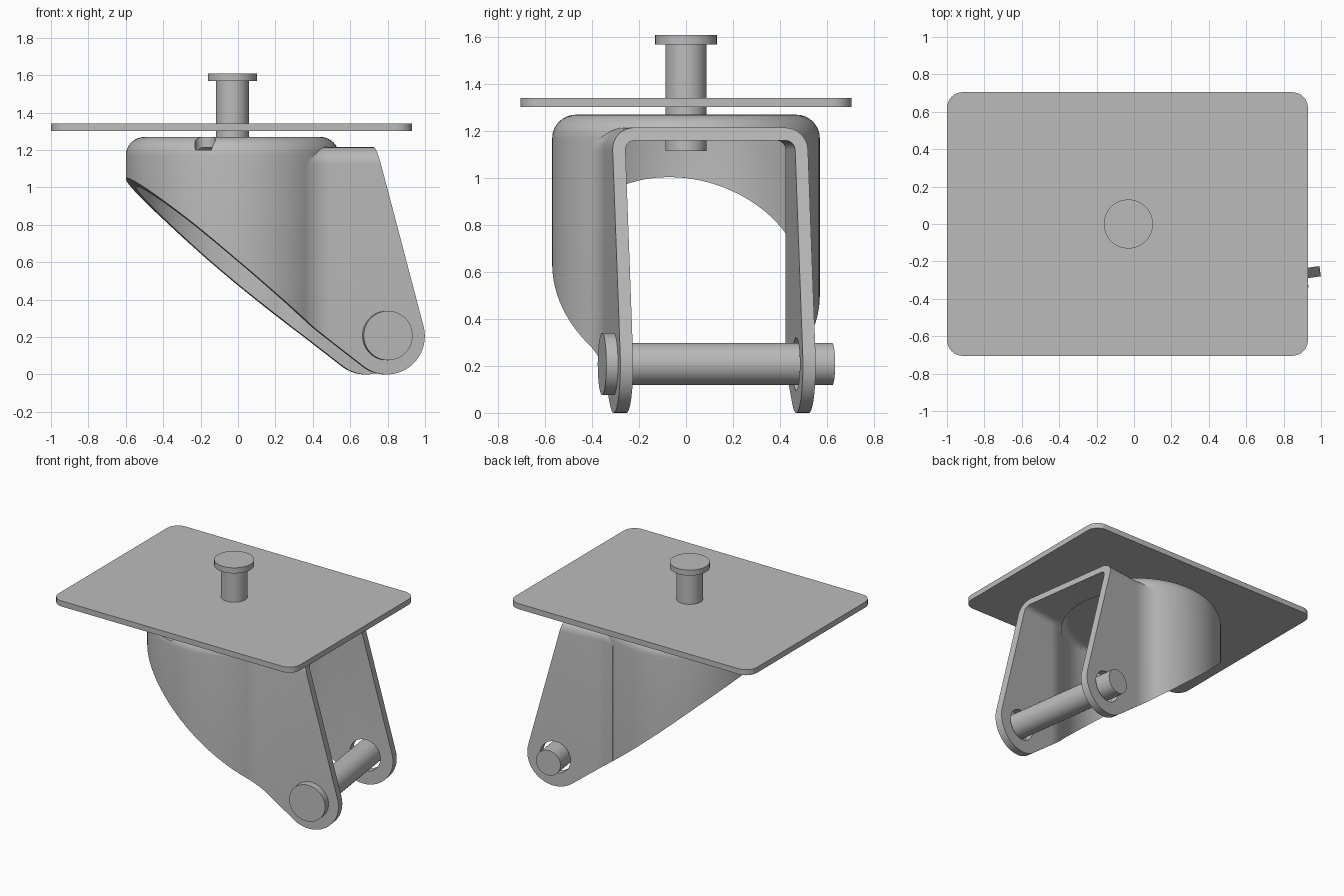
import bpy, bmesh, math
from mathutils import Matrix

cube = bpy.data.objects.get("Cube")
if cube:
    bpy.data.objects.remove(cube, do_unlink=True)

steel = bpy.data.materials.new("grey_steel")
steel.use_nodes = True
colour = (0.5, 0.5, 0.5, 1)
steel.diffuse_color = colour
steel.node_tree.nodes["Principled BSDF"].inputs["Base Color"].default_value = colour

PIN_X = -0.03            # swivel axis
SWIVEL = math.radians(8)  # fork turned about the pin
SHEET = 0.055            # pressed sheet thickness
AXLE = (0.775, 0.208)    # axle position along the fork, and height


def loft(name, rings):
    """Closed solid through equal-length rings of 3D points."""
    bm = bmesh.new()
    loops = [[bm.verts.new(p) for p in ring] for ring in rings]
    n = len(loops[0])
    for a, b in zip(loops, loops[1:]):
        for i in range(n):
            j = (i + 1) % n
            bm.faces.new((a[i], a[j], b[j], b[i]))
    bm.faces.new(loops[0][::-1])
    bm.faces.new(loops[-1])
    bmesh.ops.recalc_face_normals(bm, faces=bm.faces)
    mesh = bpy.data.meshes.new(name)
    bm.to_mesh(mesh)
    bm.free()
    mesh.materials.append(steel)
    obj = bpy.data.objects.new(name, mesh)
    bpy.context.collection.objects.link(obj)
    return obj


def arc(cx, cy, r, a0, a1, n):
    return [(cx + r * math.cos(math.radians(a0 + (a1 - a0) * i / n)),
             cy + r * math.sin(math.radians(a0 + (a1 - a0) * i / n))) for i in range(n + 1)]


def circle(r, n=96):
    return arc(0, 0, r, 0, 360, n)[:-1]


def stack(name, levels):
    return loft(name, [[(x, y, z) for x, y in pts] for pts, z in levels])


def boolean(obj, cutter, operation):
    mod = obj.modifiers.new("boolean", 'BOOLEAN')
    mod.operation, mod.object, mod.solver = operation, cutter, 'EXACT'
    bpy.context.view_layer.objects.active = obj
    bpy.ops.object.modifier_apply(modifier=mod.name)
    bpy.data.objects.remove(cutter, do_unlink=True)


def finish(obj, swivel=True):
    if swivel:
        obj.data.transform(Matrix.Rotation(SWIVEL, 4, 'Z'))
    obj.data.transform(Matrix.Translation((PIN_X, 0, 0)))
    bpy.ops.object.select_all(action='DESELECT')
    obj.select_set(True)
    bpy.context.view_layer.objects.active = obj
    bpy.ops.object.shade_smooth_by_angle(angle=math.radians(30))


def fork_outline(inset, end):
    """Plan of the two legs, flowing from the round housing by a concave bend."""
    cx, cy, r = 0.473, 0.67, 0.25
    start = math.degrees(math.atan2(-cy, -cx))
    half = [(0, 0.3)] + arc(cx, cy, r + inset, start, -90, 14) + [(end, 0.42 - inset)]
    return [(x, -y) for x, y in half] + half[::-1]


def rounded_top(name, outline, inset, bottom, top, fillet):
    """Extruded plan with a rounded top edge."""
    levels = [(outline(inset), bottom)]
    for x, z in arc(0, 0, fillet, 0, 90, 8):
        levels.append((outline(inset + fillet - x), top - fillet + z))
    return stack(name, levels)


def axle_cylinder(name, r, v0, v1, n=48):
    ring = arc(AXLE[0], AXLE[1], r, 0, 360, n)[:-1]
    return loft(name, [[(u, v, z) for u, z in ring] for v in (v0, v1)])


# Pressed housing with two legs: outer solid minus inner solid
fork = rounded_top("fork_housing", lambda d: circle(0.57 - d), 0, -0.1, 1.27, 0.1)
boolean(fork, rounded_top("legs", lambda d: fork_outline(d, 1.1), 0, -0.1, 1.215, 0.095), 'UNION')
boolean(fork, rounded_top("hollow", lambda d: circle(0.57 - d), SHEET, -0.2, 1.27 - SHEET, 0.045),
        'DIFFERENCE')
boolean(fork, rounded_top("gap", lambda d: fork_outline(d, 1.2), SHEET, -0.2, 1.215 - SHEET, 0.04),
        'DIFFERENCE')

# Side silhouette trims the slanted lower edge and the rounded leg ends
side = [(-0.7, 1.4), (-0.7, 1.16), (-0.57, 1.05), (-0.3, 0.825), (-0.05, 0.61),
        (0.11, 0.475), (0.38, 0.25)]
side += arc(AXLE[0], 0.205, 0.205, 231, 375, 28) + [(0.67, 1.4)]
boolean(fork, loft("side", [[(u, v, z) for u, z in side] for v in (-0.8, 0.8)]), 'INTERSECT')

# Axle holes and small drilled holes in the rounded shoulder
boolean(fork, axle_cylinder("axle_hole", 0.113, -0.8, 0.8), 'DIFFERENCE')
for angle in (66, -17):
    a = math.radians(180 + angle)
    drill = stack("drill", [(circle(0.055, 32), 1.2), (circle(0.055, 32), 1.4)])
    drill.data.transform(Matrix.Translation((0.53 * math.cos(a), 0.53 * math.sin(a), 0)))
    boolean(fork, drill, 'DIFFERENCE')
finish(fork)

# Axle with a flat head
finish(axle_cylinder("axle_shaft", 0.09, -0.44, 0.52))
finish(axle_cylinder("axle_head", 0.132, -0.47, -0.42))

# Swivel pin: stepped profile
finish(stack("swivel_pin", [(circle(0.088), 1.115), (circle(0.088), 1.57),
                            (circle(0.131), 1.57), (circle(0.131), 1.61)]), False)

# Mounting plate with rounded corners
x, y, r = 0.965, 0.705, 0.085
plan = []
for sx, sy, a in ((1, 1, 0), (-1, 1, 90), (-1, -1, 180), (1, -1, 270)):
    plan += arc(sx * (x - r) - 0.005, sy * (y - r), r, a, a + 90, 8)
finish(stack("mounting_plate", [(plan, 1.302), (plan, 1.342)]), False)
